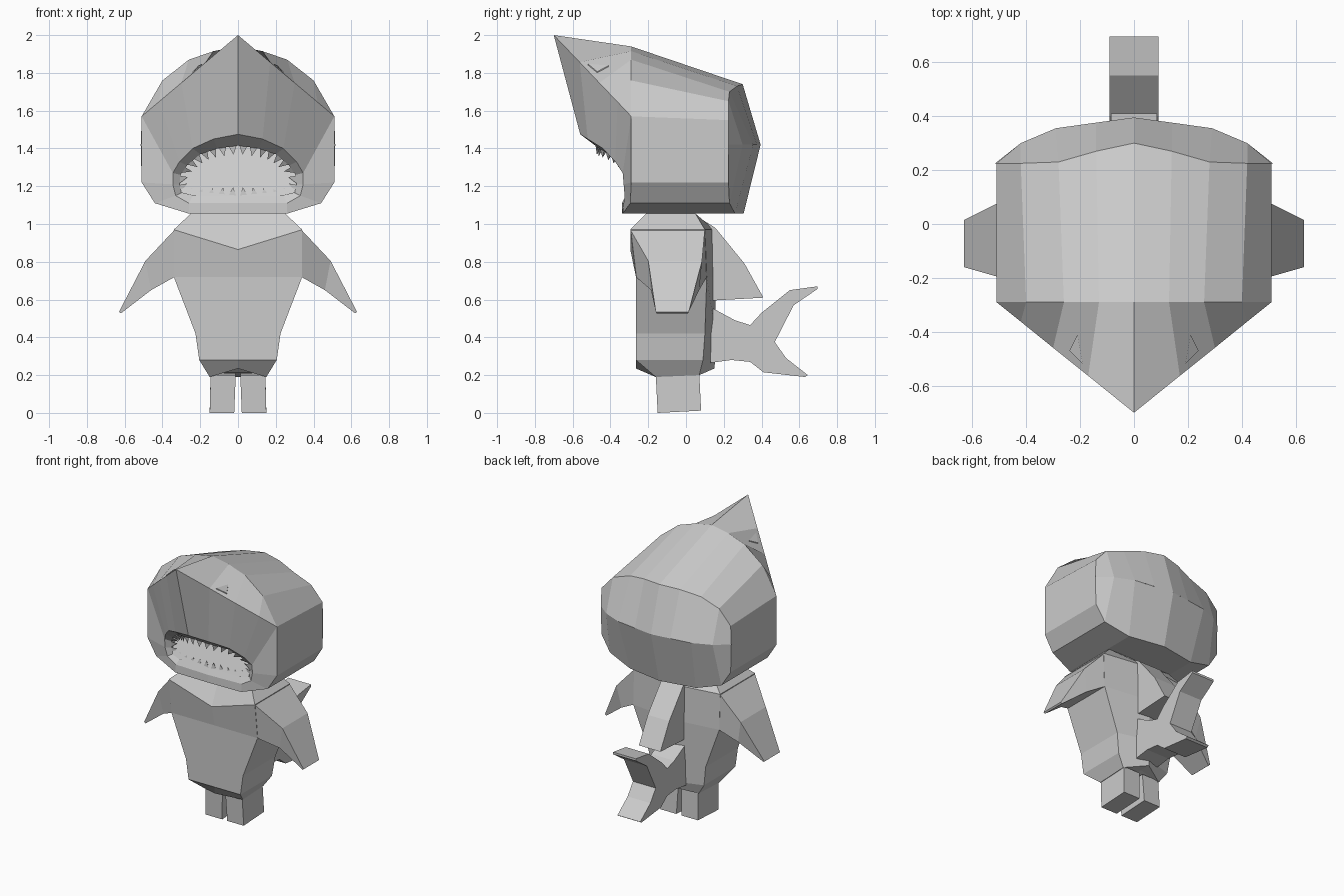
import bpy, bmesh
from mathutils import Vector
from mathutils.bvhtree import BVHTree

if "Cube" in bpy.data.objects:
    bpy.data.objects.remove(bpy.data.objects["Cube"])

grey = bpy.data.materials.new("plain_grey")
grey.diffuse_color = (0.6, 0.6, 0.6, 1)
grey.use_nodes = True
grey.node_tree.nodes["Principled BSDF"].inputs["Base Color"].default_value = grey.diffuse_color


def finish(bm, name):
    bmesh.ops.remove_doubles(bm, verts=bm.verts, dist=0.0005)
    bmesh.ops.dissolve_degenerate(bm, edges=bm.edges, dist=0.0005)
    bmesh.ops.recalc_face_normals(bm, faces=bm.faces)
    mesh = bpy.data.meshes.new(name)
    bm.to_mesh(mesh)
    mesh.materials.append(grey)
    ob = bpy.data.objects.new(name, mesh)
    bpy.context.collection.objects.link(ob)
    return ob


def loft(bm, rings, closed=False, caps=False, sides=(1, -1)):
    """Join rings of points with quads, once per mirrored side."""
    for s in sides:
        rows = [[bm.verts.new((s * x, y, z)) for x, y, z in r] for r in rings]
        n = len(rings[0])
        for a, b in zip(rows, rows[1:]):
            for i in range(n if closed else n - 1):
                j = (i + 1) % n
                bm.faces.new((a[i], a[j], b[j], b[i]))
        if caps:
            bm.faces.new(rows[0])
            bm.faces.new(rows[-1])


def plate(name, profile, half_width):
    """Side profile (y, z) spread across x."""
    bm = bmesh.new()
    loft(bm, [[(x, y, z) for y, z in profile] for x in (-half_width, half_width)],
         closed=True, caps=True, sides=(1,))
    return finish(bm, name)


# Head: half rings from back bulge to the mouth pocket
mid = [(0, .395), (.14, .376), (.29, .355), (.42, .30), (.515, .225)]
mid = [(x, y, 1.42) for x, y in mid]
bulge = mid + [mid[4], mid[3], mid[2], mid[0]]
back = [(0, .30, 1.74), (.14, .27, 1.73), (.28, .23, 1.70), (.42, .225, 1.65), (.51, .225, 1.55),
        (.51, .225, 1.22), (.44, .23, 1.11), (.26, .26, 1.055), (0, .305, 1.055)]
front = [(0, -.29, 1.94), (.13, -.29, 1.915), (.26, -.29, 1.87), (.40, -.29, 1.76),
         (.51, -.29, 1.57), (.51, -.29, 1.22), (.44, -.295, 1.11), (.26, -.335, 1.055),
         (0, -.34, 1.055)]
snout = [(0, -.70, 2.0), (.17, -.563, 1.857), (.30, -.459, 1.747), (.42, -.362, 1.646)] + front[4:]
lip = [(0, -.56, 1.475), (.13, -.52, 1.45), (.24, -.44, 1.40), (.31, -.375, 1.33),
       (.345, -.335, 1.27), (.345, -.33, 1.21), (.33, -.325, 1.15), (.26, -.33, 1.11),
       (0, -.34, 1.11)]
rim = [(0, -.48, 1.415), (.11, -.46, 1.40), (.20, -.40, 1.37), (.27, -.35, 1.31),
       (.305, -.315, 1.26), (.31, -.305, 1.21), (.30, -.30, 1.165), (.24, -.31, 1.15),
       (0, -.32, 1.15)]
pocket = [(x, -.32 + (z - 1.15) * .5, z) for x, y, z in rim]
throat = [(0, y, z) for x, y, z in pocket]
bm = bmesh.new()
loft(bm, [bulge, back, front, snout, lip, rim, pocket, throat])
head_tree = BVHTree.FromBMesh(bm)
finish(bm, "head")

# Teeth: small spikes round the mouth rim
bm = bmesh.new()
pts = [Vector(p) for p in rim]
for s in (1, -1):
    for a, b in zip(pts, pts[1:]):
        count = max(1, round((b - a).length / .055))
        for k in range(count):
            p = a.lerp(b, (k + .5) / count)
            along = (b - a).normalized() * .02
            inward = Vector((-p.x * .35, .01, 1.27 - p.z)).normalized()
            pts3 = [p - along, p + along, p + Vector((0, .03, 0)), p + inward * .045]
            v = [bm.verts.new((s * q.x, q.y, q.z)) for q in pts3]
            for f in ((0, 1, 3), (1, 2, 3), (2, 0, 3), (0, 1, 2)):
                bm.faces.new([v[i] for i in f])
finish(bm, "teeth")

# Eyes: thin triangles laid on the snout
bm = bmesh.new()
low, high = [], []
for x, y in ((.24, -.47), (.19, -.52), (.21, -.41)):
    hit = head_tree.ray_cast(Vector((x, y, 3)), Vector((0, 0, -1)))[0]
    low.append((x, y, hit.z - .002))
    high.append((x, y, hit.z + .006))
loft(bm, [low, high], closed=True, caps=True)
finish(bm, "eyes")

# Torso: half rings from the neck down to the underside
def ring(w, yf, yb, yc, z, zf=None):
    return [(0, yf, zf or z), (w, yf, z), (w, yb, z), (0, yc, z)]

bm = bmesh.new()
loft(bm, [
    [(0, -.21, 1.055), (0, -.1, 1.055), (0, 0, 1.055), (0, .05, 1.055)],
    ring(.25, -.21, .05, .05, 1.055),
    ring(.34, -.295, .10, .15, .97, .865),
    ring(.34, -.265, .11, .155, .72),
    ring(.225, -.265, .10, .155, .42),
    ring(.205, -.265, .09, .155, .28),
    [(0, -.265, .235), (.15, -.16, .19), (.15, .07, .20), (0, .15, .235)],
    [(0, -.265, .235), (0, -.16, .235), (0, .07, .235), (0, .15, .235)]])
finish(bm, "torso")

# Arm fins
bm = bmesh.new()
loft(bm, [
    [(.335, -.295, .97), (.335, .10, .97), (.335, .11, .72), (.335, -.265, .72)],
    [(.49, -.20, .805), (.49, .085, .805), (.46, .07, .65), (.46, -.185, .65)],
    [(.63, -.16, .535), (.63, .015, .535), (.62, .01, .527), (.62, -.155, .527)]],
    closed=True, caps=True)
finish(bm, "arm_fins")

# Legs
bm = bmesh.new()
loft(bm, [
    [(.02, -.15, 0), (.15, -.15, 0), (.15, .08, .012), (.02, .08, .012)],
    [(.012, -.16, .20), (.145, -.16, .20), (.145, .07, .21), (.012, .07, .21)]],
    closed=True, caps=True)
finish(bm, "legs")

# Back fin and forked tail
plate("back_fin", [(.06, 1.04), (.155, .98), (.31, .79), (.41, .61), (.14, .595), (.12, .70)], .085)
plate("tail", [(.13, .56), (.26, .49), (.34, .465), (.40, .53), (.55, .65), (.695, .67),
               (.695, .655), (.57, .57), (.47, .375), (.53, .29), (.645, .20), (.63, .19),
               (.41, .215), (.34, .27), (.24, .28), (.13, .265)], .09)
